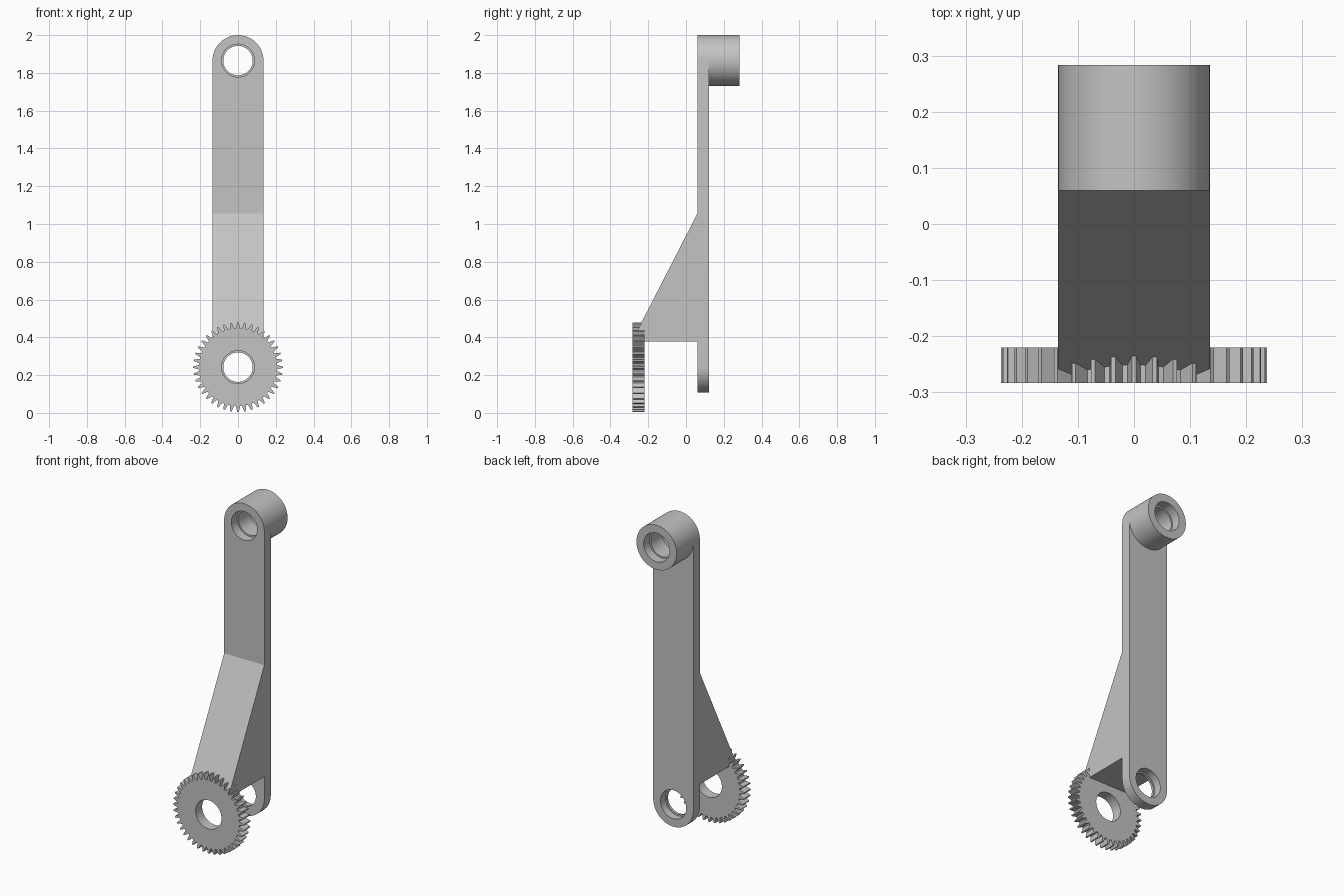
import bpy, bmesh
from math import pi, sin, cos, radians
from mathutils import Vector

cube = bpy.data.objects.get("Cube")
if cube:
    bpy.data.objects.remove(cube, do_unlink=True)

grey = bpy.data.materials.new("light grey")
grey.use_nodes = True
colour = (0.55, 0.55, 0.55, 1)
grey.diffuse_color = colour
grey.node_tree.nodes["Principled BSDF"].inputs["Base Color"].default_value = colour

HALF_W = 0.135                    # half width of the arm
LOW, HIGH = 0.242, 1.865          # heights of the two pivots
BACK, FRONT = 0.122, 0.06         # faces of the arm plate
BORE, LIP = 0.087, 0.078          # bearing seat and through hole
BOSS_END = 0.283
GEAR_FRONT, GEAR_BACK = -0.283, -0.22


def extrude(name, outline, offset):
    """Solid swept from a flat outline along an offset."""
    bm = bmesh.new()
    face = bm.faces.new([bm.verts.new(p) for p in outline])
    new = bmesh.ops.extrude_face_region(bm, geom=[face])["geom"]
    bmesh.ops.translate(bm, vec=Vector(offset),
                        verts=[v for v in new if isinstance(v, bmesh.types.BMVert)])
    bmesh.ops.recalc_face_normals(bm, faces=bm.faces)
    mesh = bpy.data.meshes.new(name)
    bm.to_mesh(mesh)
    bm.free()
    mesh.materials.append(grey)
    obj = bpy.data.objects.new(name, mesh)
    bpy.context.collection.objects.link(obj)
    return obj


def arc(radius, z, y, start, end, steps):
    return [(radius * cos(start + (end - start) * i / steps), y,
             z + radius * sin(start + (end - start) * i / steps)) for i in range(steps + 1)]


def cylinder(name, radius, z, y0, y1):
    return extrude(name, arc(radius, z, y0, 0, 2 * pi, 64)[:-1], (0, y1 - y0, 0))


def combine(target, tool, operation):
    mod = target.modifiers.new(operation.lower(), "BOOLEAN")
    mod.operation, mod.solver, mod.object = operation, "EXACT", tool
    bpy.context.view_layer.objects.active = target
    bpy.ops.object.modifier_apply(modifier=mod.name)
    bpy.data.objects.remove(tool, do_unlink=True)


# Arm plate with rounded ends
outline = arc(HALF_W, HIGH, FRONT, 0, pi, 32) + arc(HALF_W, LOW, FRONT, pi, 2 * pi, 32)
arm = extrude("arm", outline, (0, BACK - FRONT, 0))

# Sloping bracket that reaches forward to the gear
side = [(FRONT, 1.055), (-0.28, 0.392), (-0.28, 0.377), (0.09, 0.377), (0.09, 1.055)]
bracket = extrude("bracket", [(-HALF_W, y, z) for y, z in side], (2 * HALF_W, 0, 0))
combine(arm, bracket, "UNION")

# Top boss behind the plate
combine(arm, cylinder("boss", HALF_W, HIGH, 0.09, BOSS_END), "UNION")

# Stepped holes: through bores, then wider bearing seats
for radius, z, y0, y1 in [(LIP, HIGH, 0, 0.4),
                          (BORE, HIGH, 0, FRONT + 0.056),
                          (BORE, HIGH, BOSS_END - 0.056, 0.4),
                          (LIP, LOW, 0, 0.4),
                          (BORE, LOW, FRONT + 0.015, 0.4)]:
    combine(arm, cylinder("hole_cutter", radius, z, y0, y1), "DIFFERENCE")

# Gear with narrow tapered teeth
TEETH, ROOT, TIP = 40, 0.206, 0.237
teeth = []
for i in range(TEETH):
    for step, radius in [(-0.36, ROOT), (-0.1, TIP), (0.1, TIP), (0.36, ROOT)]:
        a = 2 * pi * (i + step) / TEETH
        teeth.append((radius * cos(a), GEAR_FRONT, LOW + radius * sin(a)))
gear = extrude("gear", teeth, (0, GEAR_BACK - GEAR_FRONT, 0))
combine(gear, cylinder("gear_hole_cutter", BORE, LOW, -0.4, -0.1), "DIFFERENCE")

# Smooth the round walls, keep the edges crisp
for obj in (arm, gear):
    bpy.ops.object.select_all(action="DESELECT")
    obj.select_set(True)
    bpy.context.view_layer.objects.active = obj
    bpy.ops.object.shade_smooth_by_angle(angle=radians(20))
